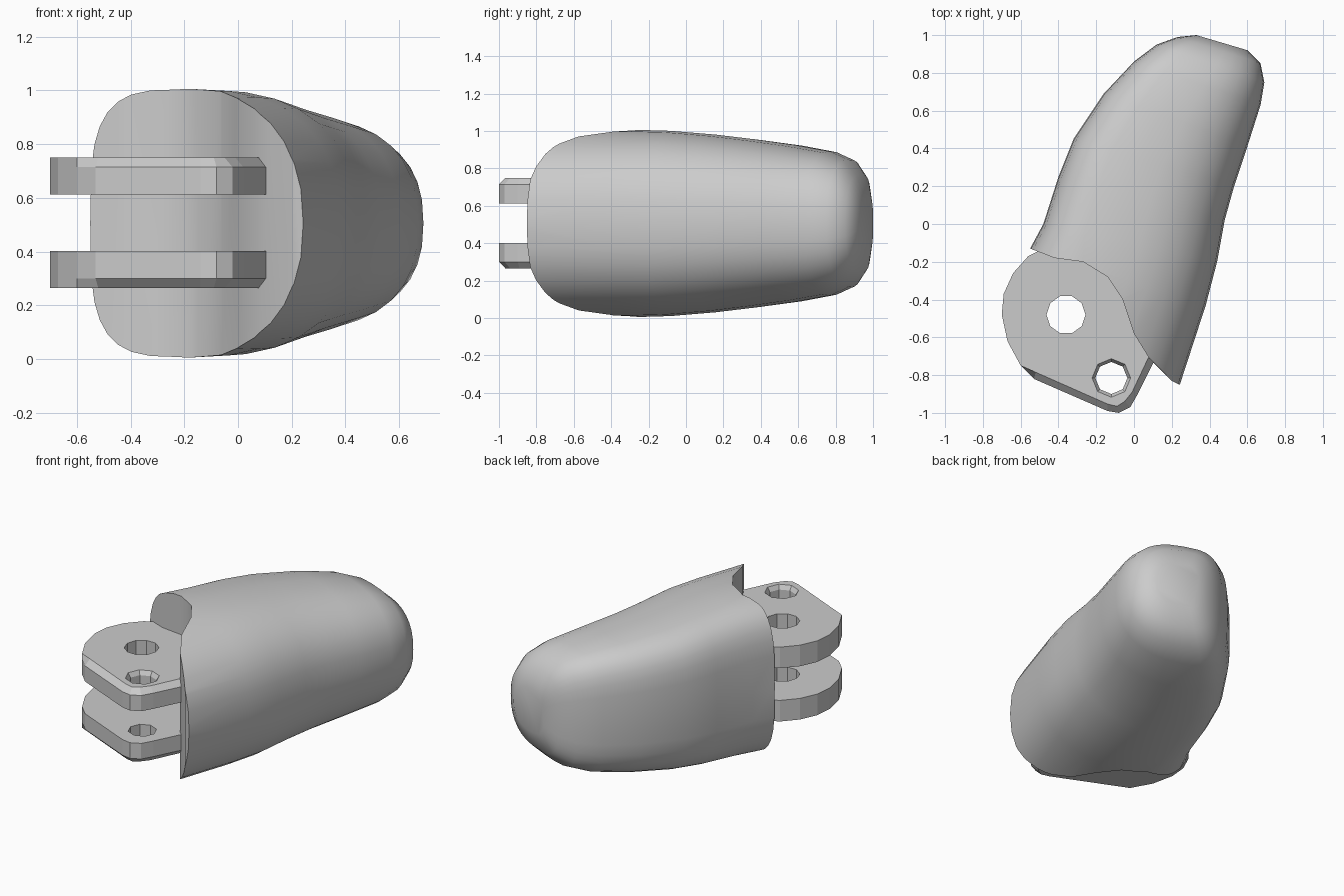
import bpy, bmesh, math
from mathutils import Vector

cube = bpy.data.objects.get("Cube")
if cube:
    bpy.data.objects.remove(cube, do_unlink=True)

grey = bpy.data.materials.new("plain grey")
grey.use_nodes = True
colour = (0.6, 0.6, 0.6, 1)
grey.diffuse_color = colour
grey.node_tree.nodes["Principled BSDF"].inputs["Base Color"].default_value = colour


def loft(name, rings):
    """Skin a stack of equal-length closed rings and cap both ends."""
    bm = bmesh.new()
    rows = [[bm.verts.new(p) for p in ring] for ring in rings]
    n = len(rows[0])
    for a, b in zip(rows, rows[1:]):
        for i in range(n):
            j = (i + 1) % n
            bm.faces.new((a[i], a[j], b[j], b[i]))
    bm.faces.new(rows[0])
    bm.faces.new(rows[-1])
    bmesh.ops.recalc_face_normals(bm, faces=bm.faces)
    mesh = bpy.data.meshes.new(name)
    bm.to_mesh(mesh)
    bm.free()
    mesh.materials.append(grey)
    ob = bpy.data.objects.new(name, mesh)
    bpy.context.collection.objects.link(ob)
    return ob


def flat_ring(points, z):
    return [(x, y, z) for x, y in points]


def circle(cx, cy, r, sides):
    turn = math.tau / sides
    return [(cx + r * math.cos(i * turn), cy + r * math.sin(i * turn)) for i in range(sides)]


def cut(ob, cutter):
    """Subtract the cutter, then remove it."""
    mod = ob.modifiers.new("cut", "BOOLEAN")
    mod.operation, mod.solver, mod.object = "DIFFERENCE", "EXACT", cutter
    bpy.context.view_layer.objects.active = ob
    bpy.ops.object.modifier_apply(modifier=mod.name)
    bpy.data.objects.remove(cutter, do_unlink=True)


def section(left, right, half, mid=0.506, n=32):
    """Upright cross-section: squarer on the left, rounder on the right."""
    a, b = Vector(left), Vector(right)
    ring = []
    for i in range(n):
        ang = math.tau * i / n
        c, s = math.cos(ang), math.sin(ang)
        power, width = (2.4, 0.6) if c > 0 else (3.6, 0.4)
        t = 0.4 + math.copysign(abs(c) ** (2 / power) * width, c)
        p = a.lerp(b, t)
        ring.append((p.x, p.y, mid + math.copysign(abs(s) ** (2 / power) * half, s)))
    return ring


# Rounded tip body: left edge, right edge, half height
sections = [
    ((-0.66, -0.50), (0.22, -0.92), 0.495),
    ((-0.55, -0.13), (0.38, -0.43), 0.50),
    ((-0.48, 0.00), (0.44, -0.20), 0.495),
    ((-0.40, 0.25), (0.48, 0.02), 0.475),
    ((-0.32, 0.45), (0.53, 0.20), 0.452),
    ((-0.16, 0.69), (0.60, 0.41), 0.42),
    ((0.00, 0.86), (0.67, 0.63), 0.385),
    ((0.12, 0.95), (0.69, 0.75), 0.34),
    ((0.23, 0.99), (0.67, 0.85), 0.26),
    ((0.33, 1.00), (0.60, 0.92), 0.14),
]
body = loft("tip_body", [section(*s) for s in sections])

# Hollow joint end of the body
socket = [(-0.9, 0.0), (-0.55, -0.13), (-0.42, -0.18), (-0.27, -0.2), (-0.14, -0.28),
          (-0.06, -0.4), (0, -0.58), (0.08, -0.71), (0.2, -0.83), (0.24, -0.85),
          (0.5, -0.9), (0.5, -1.3), (-0.9, -1.3)]
cut(body, loft("socket_cutter", [flat_ring(socket, -0.2), flat_ring(socket, 1.2)]))

# Hinge lugs, bevelled along the outer front edges
outline = [(-0.50, -0.14), (-0.56, -0.17), (-0.64, -0.26), (-0.69, -0.37), (-0.70, -0.48),
           (-0.67, -0.62), (-0.60, -0.75), (-0.53, -0.82), (-0.14, -0.99), (-0.08, -1.0),
           (-0.02, -0.97), (0.02, -0.90), (0.105, -0.73), (0.12, -0.6), (0.02, -0.3), (-0.2, -0.12)]
bevelled = {7: (-0.52, -0.785), 8: (-0.14, -0.953), 9: (-0.09, -0.965),
            10: (-0.05, -0.94), 11: (-0.01, -0.89), 12: (0.075, -0.71)}
outer = [bevelled.get(i, p) for i, p in enumerate(outline)]
middle = 0.5075
for name, side in (("upper_lug", 1), ("lower_lug", -1)):
    def level(d):
        return middle + side * d
    lug = loft(name, [flat_ring(outline, level(0.105)), flat_ring(outline, level(0.207)),
                      flat_ring(outer, level(0.2425))])
    # Hinge hole, and a pin hole with a widened mouth
    hinge = circle(-0.36, -0.48, 0.103, 10)
    cut(lug, loft("hinge_cutter", [flat_ring(hinge, level(0)), flat_ring(hinge, level(0.4))]))
    narrow, wide = circle(-0.12, -0.815, 0.085, 8), circle(-0.12, -0.815, 0.102, 8)
    cut(lug, loft("pin_cutter", [flat_ring(narrow, level(0)), flat_ring(narrow, level(0.215)),
                                 flat_ring(wide, level(0.2425)), flat_ring(wide, level(0.4))]))

# Smooth body with crisp cut edges
bpy.ops.object.select_all(action="DESELECT")
body.select_set(True)
bpy.context.view_layer.objects.active = body
bpy.ops.object.shade_smooth_by_angle(angle=math.radians(35))
